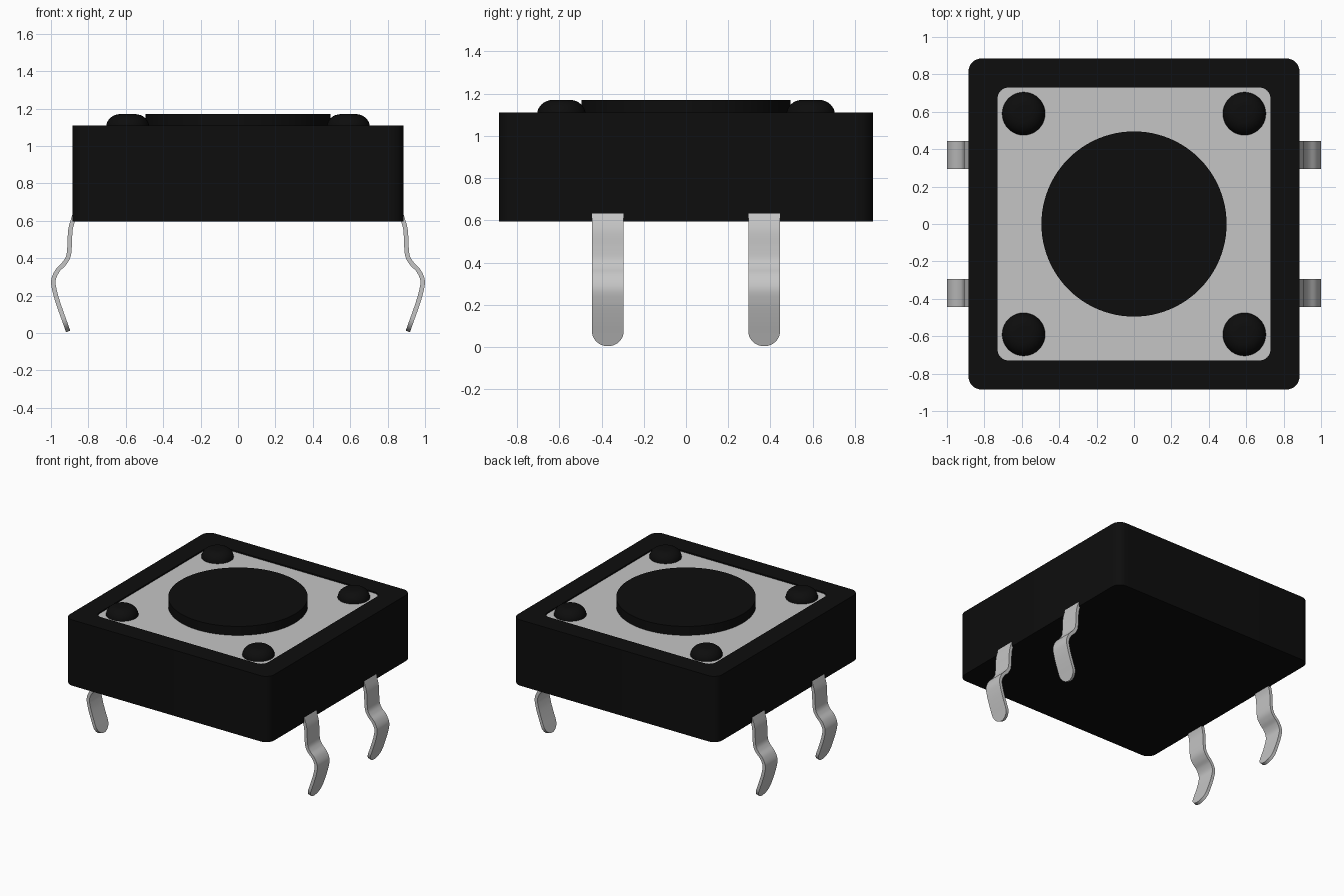
import bpy, bmesh, math
from mathutils import Vector

cube = bpy.data.objects.get("Cube")
if cube:
    bpy.data.objects.remove(cube, do_unlink=True)


def material(name, level):
    m = bpy.data.materials.new(name)
    m.use_nodes = True
    colour = (level, level, level, 1)
    m.diffuse_color = colour
    m.node_tree.nodes["Principled BSDF"].inputs["Base Color"].default_value = colour
    return m


black = material("black plastic", 0.004)
silver = material("silver metal", 0.56)


def finish(name, bm, mats, angle=35):
    bmesh.ops.recalc_face_normals(bm, faces=bm.faces)
    mesh = bpy.data.meshes.new(name)
    bm.to_mesh(mesh)
    bm.free()
    for m in mats:
        mesh.materials.append(m)
    ob = bpy.data.objects.new(name, mesh)
    bpy.context.collection.objects.link(ob)
    bpy.ops.object.select_all(action='DESELECT')
    ob.select_set(True)
    bpy.context.view_layer.objects.active = ob
    bpy.ops.object.shade_smooth_by_angle(angle=math.radians(angle))
    return ob


def loft(bm, rings):
    """Skin closed rings of points and cap both ends; returns the last cap."""
    loops = [[bm.verts.new(p) for p in ring] for ring in rings]
    for a, b in zip(loops, loops[1:]):
        for i in range(len(a)):
            j = (i + 1) % len(a)
            bm.faces.new((a[i], a[j], b[j], b[i]))
    bm.faces.new(loops[0][::-1])
    return bm.faces.new(loops[-1])


def rounded_square(half, radius, z, steps=8):
    pts = []
    for corner in range(4):
        mid = math.radians(45 + 90 * corner)
        cx = math.copysign(half - radius, math.cos(mid))
        cy = math.copysign(half - radius, math.sin(mid))
        for k in range(steps + 1):
            a = math.radians(90) * (corner + k / steps)
            pts.append((cx + radius * math.cos(a), cy + radius * math.sin(a), z))
    return pts


def circle(x, y, radius, z, sides):
    turn = 2 * math.pi / sides
    return [(x + radius * math.cos(turn * i), y + radius * math.sin(turn * i), z)
            for i in range(sides)]


# Housing with a shallow recess whose floor is the metal cover plate
BASE, TOP, FLOOR, CROWN = 0.595, 1.11, 1.1, 1.17
bm = bmesh.new()
plate = loft(bm, [rounded_square(0.885, 0.07, BASE), rounded_square(0.885, 0.07, TOP),
                  rounded_square(0.73, 0.06, TOP), rounded_square(0.73, 0.06, FLOOR)])
plate.material_index = 1
finish("housing", bm, [black, silver])

# Round push button
bm = bmesh.new()
loft(bm, [circle(0, 0, 0.495, z, 96) for z in (FLOOR - 0.02, CROWN)])
finish("push_button", bm, [black])

# Four rivet heads with rounded rims
for sx, side in ((1, "left"), (-1, "right")):
    for sy, end in ((-1, "front"), (1, "back")):
        rings = [circle(sx * 0.59, sy * 0.59, 0.115, FLOOR - 0.02, 40)]
        for k in range(9):
            a = math.pi / 2 * k / 8
            rings.append(circle(sx * 0.59, sy * 0.59, 0.04 + 0.075 * math.cos(a),
                                FLOOR + 0.07 * math.sin(a), 40))
        bm = bmesh.new()
        loft(bm, rings)
        finish(f"rivet_{end}_{side}", bm, [black])

# Spring leg centreline in x and z, from the housing down to the tip
PATH = [Vector(p) for p in ((0.862, 0.66), (0.88, 0.61), (0.896, 0.55), (0.9, 0.47),
                            (0.907, 0.41), (0.93, 0.37), (0.965, 0.333), (0.987, 0.28),
                            (0.979, 0.22), (0.955, 0.14), (0.908, 0.008))]
HALF_WIDTH, HALF_THICK = 0.075, 0.012


def smooth_path(pts, steps=6):
    ext = [pts[0] * 2 - pts[1]] + pts + [pts[-1] * 2 - pts[-2]]
    out = []
    for p0, p1, p2, p3 in zip(ext, ext[1:], ext[2:], ext[3:]):
        for k in range(steps):
            t = k / steps
            out.append(0.5 * (2 * p1 + (p2 - p0) * t + (2 * p0 - 5 * p1 + 4 * p2 - p3) * t * t
                              + (3 * p1 - p0 - 3 * p2 + p3) * t ** 3))
    return out + [pts[-1]]


def leg_rings(sx, y):
    pts = smooth_path(PATH)
    # Extra stations spaced round the semicircular tip
    tip = pts[-1]
    back = (PATH[-2] - tip).normalized()
    pts = [p for p in pts if (p - tip).length > HALF_WIDTH]
    pts += [tip + back * HALF_WIDTH * (1 - math.sin(math.pi / 2 * k / 10)) for k in range(11)]
    rings = []
    for i, p in enumerate(pts):
        d = (pts[min(i + 1, len(pts) - 1)] - pts[max(i - 1, 0)]).normalized()
        n = Vector((-d.y, d.x)) * HALF_THICK
        gap = max(0, HALF_WIDTH - (p - tip).length)
        w = max(0.004, math.sqrt(max(0, HALF_WIDTH ** 2 - gap ** 2)))
        rings.append([(sx * (p.x + s * n.x), y + t * w, p.y + s * n.y)
                      for s, t in ((1, -1), (1, 1), (-1, 1), (-1, -1))])
    return rings


# Four bent metal legs
for sx, side in ((1, "left"), (-1, "right")):
    for sy, end in ((-1, "front"), (1, "back")):
        bm = bmesh.new()
        loft(bm, leg_rings(sx, sy * 0.37))
        finish(f"leg_{end}_{side}", bm, [silver])
